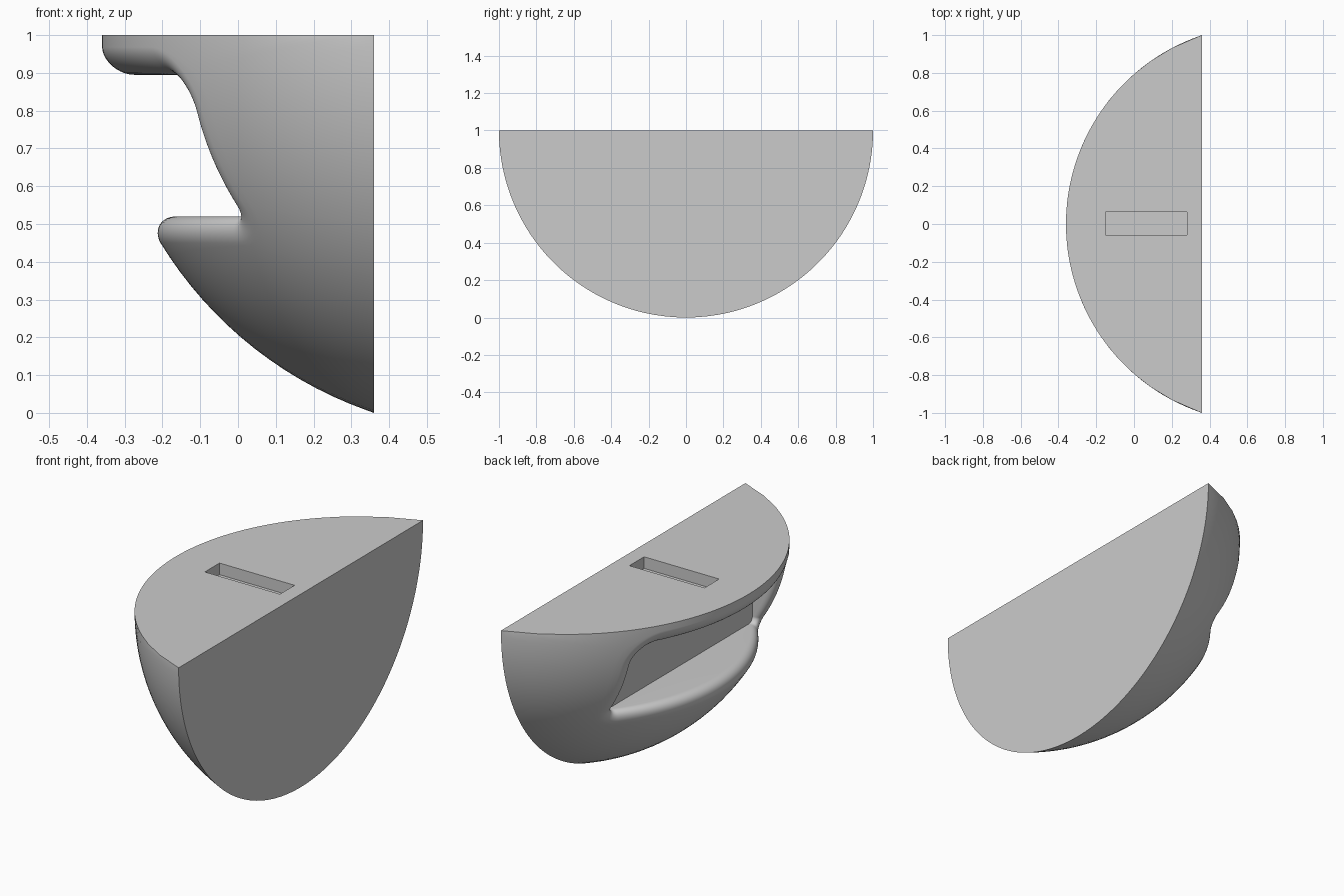
import bpy, bmesh
from math import sin, cos, pi, sqrt, hypot

cube = bpy.data.objects.get("Cube")
if cube:
    bpy.data.objects.remove(cube, do_unlink=True)

# Spherical shell: circle of radius 1 on the flat back, centred on the top edge
BACK_X, CENTRE_X, RADIUS = 0.36, 0.694, 1.054
# Pocket opening in the curved side
HALF_W, Z_LOW, Z_HIGH, POCKET_X = 0.60, 0.52, 0.895, 0.04
HUB_Z = 0.7


def shell_x(y, z):
    return CENTRE_X - sqrt(max(0.0, RADIUS ** 2 - y * y - (z - 1) ** 2))


def opening():
    """Rounded opening as (y, z, normal y, normal z), wider radius on top."""
    corners = [(1, Z_HIGH, 0.10, 0), (-1, Z_HIGH, 0.10, 1),
               (-1, Z_LOW, 0.03, 2), (1, Z_LOW, 0.03, 3)]
    steps, sides, pts = 16, (48, 12, 56, 12), []
    for i, (sy, z, r, quarter) in enumerate(corners):
        cy, cz = sy * (HALF_W - r), z + (r if z == Z_LOW else -r)
        for k in range(steps + 1):
            a = (quarter + k / steps) * pi / 2
            pts.append((cy + r * cos(a), cz + r * sin(a), cos(a), sin(a)))
        # straight run to the next corner
        sy2, z2, r2, _ = corners[(i + 1) % 4]
        a = (quarter + 1) * pi / 2
        ny, nz = cos(a), sin(a)
        y0, z0 = pts[-1][:2]
        y1 = sy2 * (HALF_W - r2) + r2 * ny
        z1 = z2 + (r2 if z2 == Z_LOW else -r2) + r2 * nz
        for k in range(1, sides[i]):
            t = k / sides[i]
            pts.append((y0 + (y1 - y0) * t, z0 + (z1 - z0) * t, ny, nz))
    return pts


def outline(y, z):
    """Project from the hub onto the half-disc outline."""
    dy, dz = y, z - HUB_Z
    n = hypot(dy, dz)
    dy, dz = dy / n, dz / n
    h = HUB_Z - 1
    t = -h * dz + sqrt((h * dz) ** 2 - h * h + 1)
    if dz > 0:
        t = min(t, -h / dz)
    return [t * dy, HUB_Z + t * dz]


contour = opening()
FILLET = 0.07
rim = [outline(y + ny * FILLET, z + nz * FILLET) for y, z, ny, nz in contour]
for side in (-1, 1):  # keep the two top corners crisp
    i = min(range(len(rim)), key=lambda j: hypot(rim[j][0] - side, rim[j][1] - 1))
    rim[i] = [side, 1.0]

# Rings from the pocket wall, over the rounded lip, out to the rim
rings = [[(POCKET_X, y, z) for y, z, _, _ in contour]]
ARC, OUT, WEIGHT = 12, 16, 0.6
for k in range(ARC + 1):
    t = k / ARC
    b0, b1, b2 = (1 - t) ** 2, 2 * WEIGHT * t * (1 - t), t * t
    ring = []
    for y, z, ny, nz in contour:
        s = shell_x(y, z)
        depth = min(0.08, POCKET_X - s - 0.003)
        oy, oz = y + ny * FILLET, z + nz * FILLET
        total = b0 + b1 + b2
        ring.append(((b0 * (s + depth) + b1 * s + b2 * shell_x(oy, oz)) / total,
                     y + ny * FILLET * b2 / total, z + nz * FILLET * b2 / total))
    rings.append(ring)
for k in range(1, OUT + 1):
    t = k / OUT
    t = 1 - (1 - t) ** 1.4
    ring = []
    for (y, z, ny, nz), (ry, rz) in zip(contour, rim):
        py = (y + ny * FILLET) * (1 - t) + ry * t
        pz = (z + nz * FILLET) * (1 - t) + rz * t
        ring.append((BACK_X if k == OUT and rz < 0.9999 else shell_x(py, pz), py, pz))
    rings.append(ring)

bm = bmesh.new()
grid = [[bm.verts.new(p) for p in ring] for ring in rings]
count = len(contour)
for a, b in zip(grid, grid[1:]):
    for i in range(count):
        j = (i + 1) % count
        bm.faces.new((a[i], a[j], b[j], b[i]))
bm.faces.new(grid[0])  # pocket wall


def cap(keep):
    """Close the rim where the rule holds, in ring order."""
    chosen = [keep(v.co) for v in grid[-1]]
    start = next(i for i in range(count) if chosen[i] and not chosen[i - 1])
    order = [(start + k) % count for k in range(count)]
    bm.faces.new([grid[-1][i] for i in order if chosen[i]])


cap(lambda c: c.z > 0.9999)                            # flat top
cap(lambda c: c.z < 0.9999 or abs(c.y) > 0.9999)       # flat back
for v in grid[-1]:
    if abs(v.co.y) > 0.9999 and v.co.z > 0.9999:
        v.co.x = BACK_X
bmesh.ops.recalc_face_normals(bm, faces=bm.faces)
mesh = bpy.data.meshes.new("hold_body")
bm.to_mesh(mesh)
bm.free()
body = bpy.data.objects.new("hold_body", mesh)
bpy.context.collection.objects.link(body)

# Shallow slot in the top
bpy.ops.mesh.primitive_cube_add(size=1, location=(0.065, 0.003, 1.0))
cutter = bpy.context.object
cutter.name = "slot_cutter"
cutter.scale = (0.43, 0.12, 0.12)
cutter.hide_render = True
bpy.context.view_layer.update()
cut = body.modifiers.new("slot", 'BOOLEAN')
cut.operation, cut.solver, cut.object = 'DIFFERENCE', 'EXACT', cutter
bpy.ops.object.select_all(action='DESELECT')
body.select_set(True)
bpy.context.view_layer.objects.active = body
bpy.ops.object.modifier_apply(modifier=cut.name)
bpy.data.objects.remove(cutter, do_unlink=True)

# One plain grey
grey = bpy.data.materials.new("plain_grey")
grey.use_nodes = True
colour = (0.6, 0.6, 0.6, 1)
grey.diffuse_color = colour
grey.node_tree.nodes["Principled BSDF"].inputs["Base Color"].default_value = colour
body.data.materials.clear()
body.data.materials.append(grey)
bpy.ops.object.shade_smooth_by_angle(angle=0.6)
